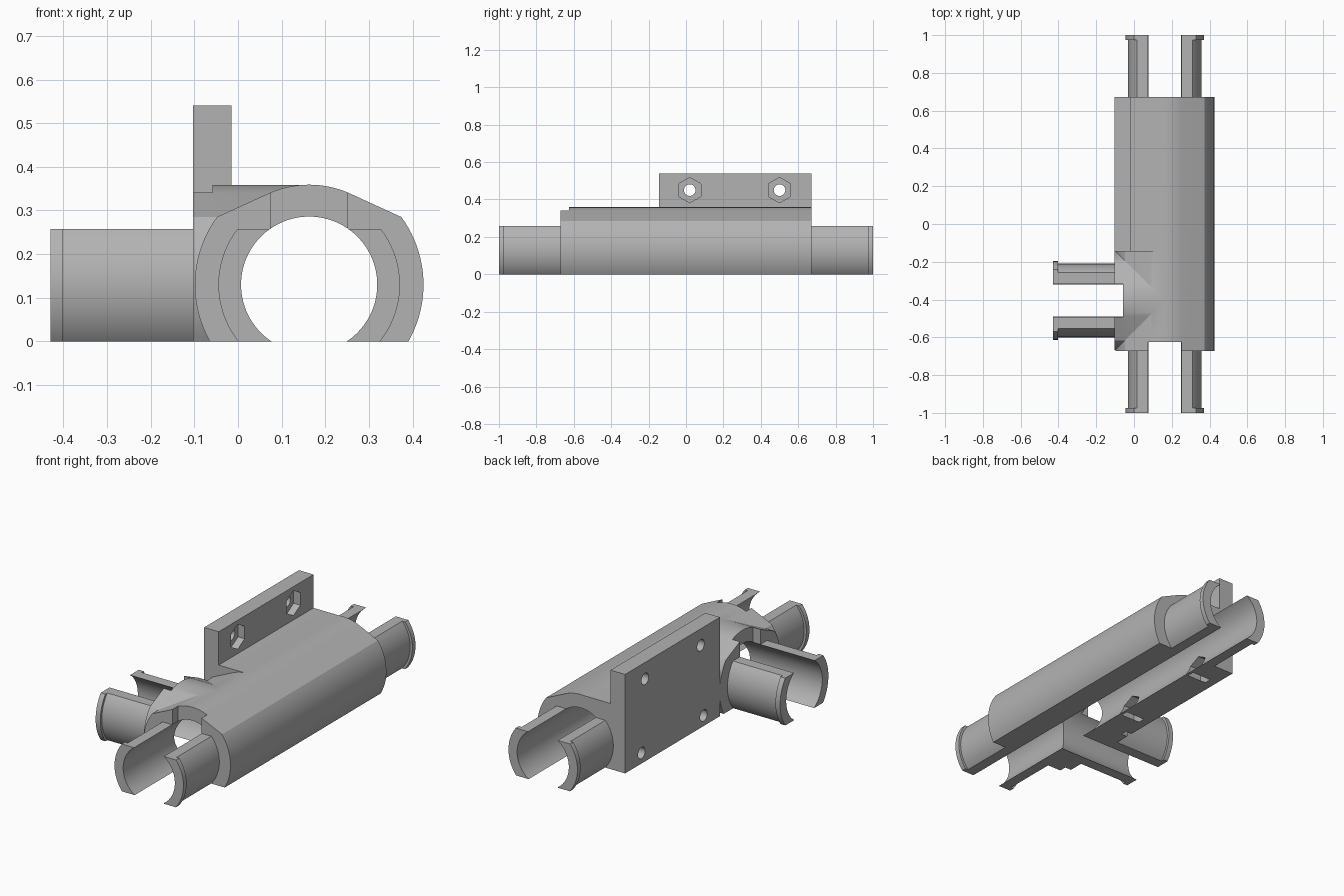
import bpy, bmesh
from math import sin, cos, asin, acos, pi, radians

if "Cube" in bpy.data.objects:
    bpy.data.objects.remove(bpy.data.objects["Cube"])

grey = bpy.data.materials.new("plain_grey")
grey.use_nodes = True
grey.diffuse_color = (0.45, 0.45, 0.45, 1)
grey.node_tree.nodes["Principled BSDF"].inputs["Base Color"].default_value = (0.45, 0.45, 0.45, 1)

CX, CY, CZ = 0.163, -0.405, 0.13     # main tube x, branch tube y, shared height
BORE, END = 0.156, 0.672
LOW = -0.18                          # profiles run below the ground, trimmed later


def arc(r, a, b, n=24):
    return [(r * cos(a + (b - a) * i / n), r * sin(a + (b - a) * i / n)) for i in range(n + 1)]


def circle(r, n=96, turn=0.0):
    return arc(r, turn, turn + 2 * pi, n)[:-1]


def mirrored(side):
    return side + [(-u, v) for u, v in reversed(side)]


def clip_profile(r):
    return mirrored(arc(r, asin(LOW / r), asin(0.128 / r)))


def shell_profile(k=1.0):
    side = arc(0.262 * k, asin(LOW / 0.262), asin(0.155 / 0.262))
    a = acos(0.088 / 0.229)
    crown = arc(0.229 * k, a, pi - a)
    return side + crown + [(-u, v) for u, v in reversed(side)]


def prism(name, profile, axis, start, stop, centre, z=CZ):
    """Extrude a profile along x or y."""
    bm = bmesh.new()
    rings = []
    for t in (start, stop):
        rings.append([bm.verts.new((t, centre + u, z + v) if axis == "x" else (centre + u, t, z + v))
                      for u, v in profile])
    bm.faces.new(rings[0])
    bm.faces.new(rings[1])
    n = len(profile)
    for i in range(n):
        j = (i + 1) % n
        bm.faces.new((rings[0][i], rings[0][j], rings[1][j], rings[1][i]))
    bmesh.ops.recalc_face_normals(bm, faces=bm.faces)
    mesh = bpy.data.meshes.new(name)
    bm.to_mesh(mesh)
    bm.free()
    mesh.materials.append(grey)
    ob = bpy.data.objects.new(name, mesh)
    bpy.context.collection.objects.link(ob)
    return ob


def box(name, x0, x1, y0, y1, z0, z1):
    return prism(name, [(x0, z0), (x1, z0), (x1, z1), (x0, z1)], "y", y0, y1, 0, 0)


def combine(target, tool, operation):
    mod = target.modifiers.new("bool", "BOOLEAN")
    mod.operation, mod.solver, mod.object = operation, "EXACT", tool
    bpy.context.view_layer.update()
    result = bpy.data.meshes.new_from_object(target.evaluated_get(bpy.context.evaluated_depsgraph_get()))
    target.modifiers.clear()
    target.data = result
    bpy.data.objects.remove(tool)


# Main shell, side branch, filler beside the plate, and the mounting plate
body = prism("tube_bracket", shell_profile(), "y", -END, END, CX)
solids = [
    prism("branch_shell", shell_profile(0.998), "x", -0.103, CX, CY),
    box("plate_filler", -0.06, CX, -0.145, END, -0.05, 0.358),
    box("mounting_plate", -0.103, -0.015, -0.145, END, -0.05, 0.54),
]

# Snap clips with a raised lip at each open end
for s in (-1, 1):
    solids.append(prism("end_clip", clip_profile(0.195), "y", s * 0.64, s * 0.985, CX))
    solids.append(prism("end_lip", clip_profile(0.208), "y", s * 0.973, s, CX))
solids.append(prism("branch_clip", clip_profile(0.195), "x", -0.415, -0.07, CY))
solids.append(prism("branch_lip", clip_profile(0.208), "x", -0.43, -0.402, CY))
for part in solids:
    combine(body, part, "UNION")

# Bores, front slots and the flat underside
cutters = [
    prism("main_bore", circle(BORE), "y", -1.1, 1.1, CX),
    prism("branch_bore", circle(BORE - 0.0005), "x", -0.5, CX, CY),
    box("main_slot", CX - 0.088, CX + 0.088, -0.75, -0.625, 0.258, 0.45),
    box("branch_slot", -0.2, -0.058, CY - 0.088, CY + 0.088, 0.258, 0.45),
    box("ground_trim", -0.6, 0.6, -1.2, 1.2, -0.4, 0),
]

# Screw holes with hexagonal nut pockets; the lower pockets open into the bore
for y, z, inner in ((0.02, 0.45, 0.05), (0.5, 0.45, 0.05), (-0.005, 0.057, 0.06), (0.53, 0.057, 0.06)):
    cutters.append(prism("screw_hole", circle(0.031, 32), "x", -0.2, 0.04, y, z))
    cutters.append(prism("nut_pocket", circle(0.068, 6, pi / 6), "x", -0.055, inner, y, z))
for part in cutters:
    combine(body, part, "DIFFERENCE")

bpy.ops.object.select_all(action="DESELECT")
body.select_set(True)
bpy.context.view_layer.objects.active = body
bpy.ops.object.shade_smooth_by_angle(angle=radians(25))
